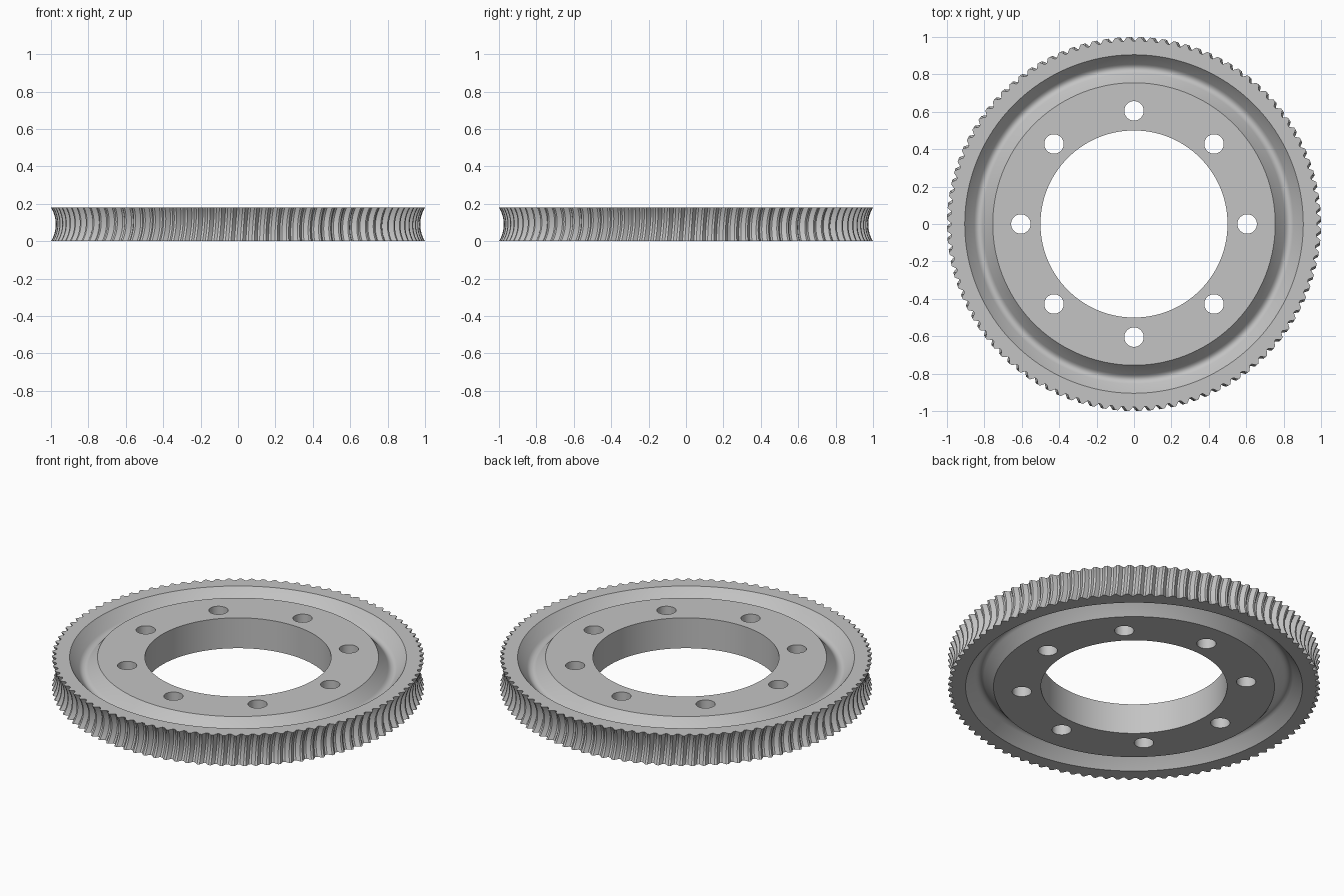
import bpy, bmesh, math

if "Cube" in bpy.data.objects:
    bpy.data.objects.remove(bpy.data.objects["Cube"])

TEETH = 100
STEPS = (0.0, 0.30, 0.50, 0.80)      # root, rising to tip, falling back, per pitch
H = 0.18                             # thickness
MID = H / 2
TOOTH_DEPTH = 0.022
THROAT = 0.025                       # how far the rim hollows at mid height
TWIST = 0.014                        # slant of the teeth across the thickness

steel = bpy.data.materials.new("grey steel")
steel.diffuse_color = (0.55, 0.55, 0.55, 1)
steel.use_nodes = True
steel.node_tree.nodes["Principled BSDF"].inputs["Base Color"].default_value = steel.diffuse_color


def groove(n=6):
    """Radius and depth of the dished groove: sloped walls, rounded bottom."""
    pts = [(0.905, 0.0)]
    for i in range(n + 1):
        t = 1 - 2 * i / n
        pts.append((0.83 + 0.024 * t, 0.073 - 0.012 * t * t))
    return pts + [(0.755, 0.0)]


# Closed cross-section: toothed rim upwards, top face inwards, bore, bottom face
throat_r = (MID ** 2 + THROAT ** 2) / (2 * THROAT)
profile = []
for i in range(13):
    z = H * i / 12
    r = 1 - THROAT + throat_r - math.sqrt(throat_r ** 2 - (z - MID) ** 2)
    profile.append((r, z, True))
profile += [(r, H - d, False) for r, d in groove()]
profile += [(0.5, H, False), (0.5, 0, False)]
profile += [(r, d, False) for r, d in reversed(groove())]

# Wheel: the section swept round, with teeth cut into the rim points
bm = bmesh.new()
columns = []
for t in range(TEETH):
    for k, s in enumerate(STEPS):
        a = 2 * math.pi * (t + s) / TEETH
        col = []
        for r, z, toothed in profile:
            b = a + (TWIST * (z - MID) / H if toothed else 0)
            if toothed and k in (0, 3):
                r -= TOOTH_DEPTH
            col.append(bm.verts.new((r * math.cos(b), r * math.sin(b), z)))
        columns.append(col)
n = len(profile)
for i, c in enumerate(columns):
    d = columns[(i + 1) % len(columns)]
    for j in range(n):
        k = (j + 1) % n
        bm.faces.new((c[j], d[j], d[k], c[k]))
bmesh.ops.recalc_face_normals(bm, faces=bm.faces)
mesh = bpy.data.meshes.new("gear_wheel")
bm.to_mesh(mesh)
bm.free()
mesh.materials.append(steel)
wheel = bpy.data.objects.new("gear_wheel", mesh)
bpy.context.collection.objects.link(wheel)

# Bolt holes: eight cylinders in one cutter
bm = bmesh.new()
for i in range(8):
    a = math.pi * i / 4
    ring = bmesh.ops.create_cone(bm, cap_ends=True, segments=40, radius1=0.052,
                                 radius2=0.052, depth=0.4)["verts"]
    bmesh.ops.translate(bm, verts=ring,
                        vec=(0.605 * math.cos(a), 0.605 * math.sin(a), MID))
cut_mesh = bpy.data.meshes.new("bolt_hole_cutter")
bm.to_mesh(cut_mesh)
bm.free()
cut_mesh.materials.append(steel)
cutter = bpy.data.objects.new("bolt_hole_cutter", cut_mesh)
bpy.context.collection.objects.link(cutter)
cutter.hide_render = True

bpy.context.view_layer.objects.active = wheel
wheel.select_set(True)
mod = wheel.modifiers.new("bolt_holes", 'BOOLEAN')
mod.operation = 'DIFFERENCE'
mod.solver = 'EXACT'
mod.object = cutter
bpy.ops.object.modifier_apply(modifier=mod.name)
bpy.data.objects.remove(cutter)
bpy.ops.object.shade_smooth_by_angle(angle=math.radians(30))
